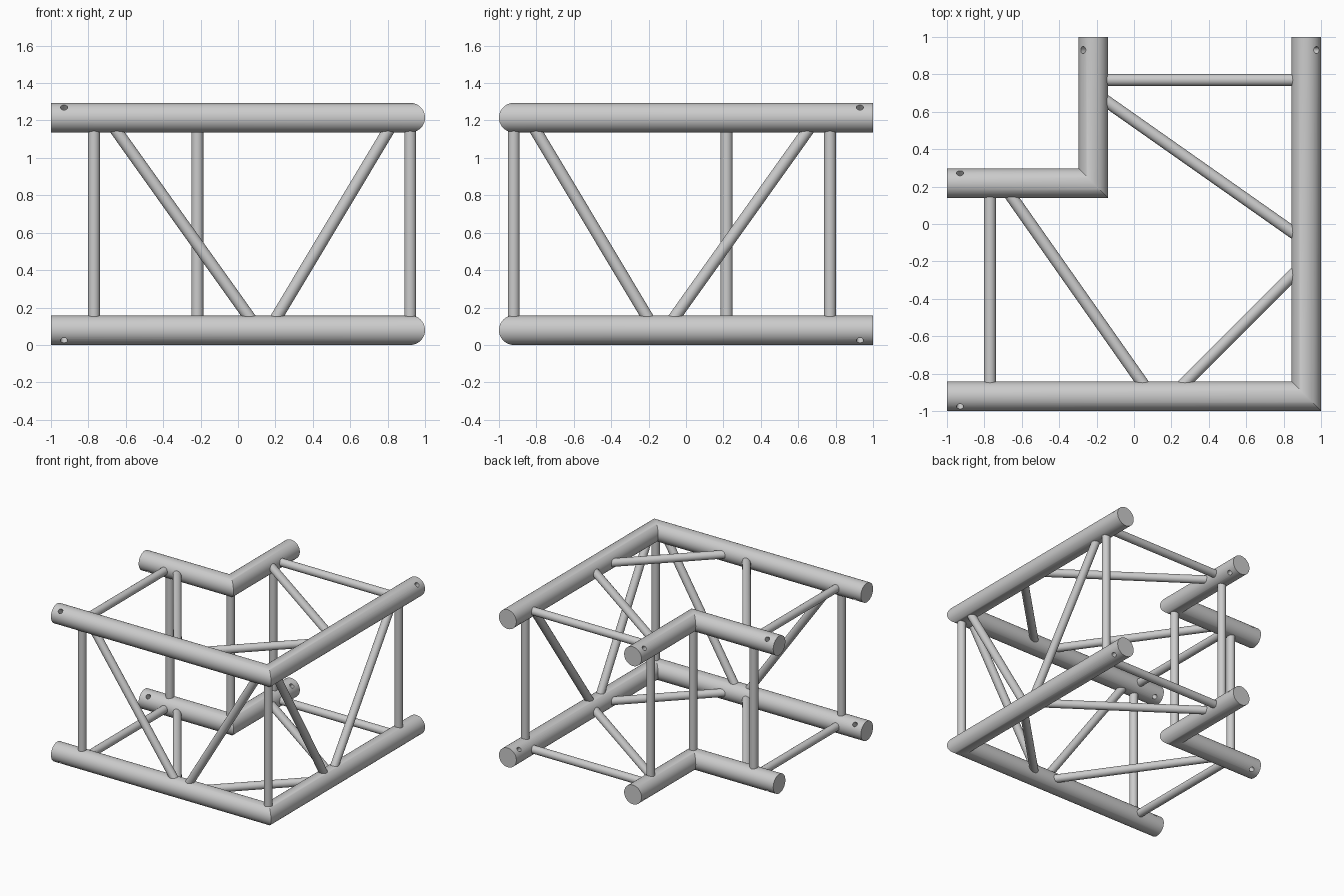
import bpy, bmesh, math
from mathutils import Vector, Matrix

old = bpy.data.objects.get("Cube")
if old:
    bpy.data.objects.remove(old, do_unlink=True)

R, THIN, HOLE = 0.079, 0.032, 0.019   # chord, strut and pin hole radii
LOW, HIGH = R, 1.215                  # chord axis heights
OUT, INN = 0.921, 0.217               # chord axis offsets

metal = bpy.data.materials.new("brushed aluminium grey")
metal.use_nodes = True
grey = (0.6, 0.6, 0.6, 1)
metal.diffuse_color = grey
metal.node_tree.nodes["Principled BSDF"].inputs["Base Color"].default_value = grey


def add_object(name, bm):
    bmesh.ops.recalc_face_normals(bm, faces=bm.faces)
    mesh = bpy.data.meshes.new(name)
    bm.to_mesh(mesh)
    bm.free()
    mesh.materials.append(metal)
    obj = bpy.data.objects.new(name, mesh)
    bpy.context.scene.collection.objects.link(obj)
    return obj


def activate(obj):
    bpy.ops.object.select_all(action='DESELECT')
    obj.select_set(True)
    bpy.context.view_layer.objects.active = obj


def smooth(obj):
    activate(obj)
    bpy.ops.object.shade_smooth_by_angle(angle=math.radians(35))


def add_rod(bm, a, b, radius, sides=24):
    a, b = Vector(a), Vector(b)
    turn = (b - a).to_track_quat('Z', 'Y').to_matrix().to_4x4()
    bmesh.ops.create_cone(bm, cap_ends=True, segments=sides, radius1=radius,
                          radius2=radius, depth=(b - a).length,
                          matrix=Matrix.Translation((a + b) / 2) @ turn)


def strut(name, a, b):
    bm = bmesh.new()
    add_rod(bm, a, b, THIN)
    smooth(add_object(name, bm))


def mirrored(p):
    """Reflect across the diagonal plane that swaps the two arms."""
    return (-p[1], -p[0], p[2])


def strut_pair(name, a, b):
    strut("front_" + name, a, b)
    strut("side_" + name, mirrored(a), mirrored(b))


def chord(name, c, z, up):
    """Mitred corner tube with a diagonal pin hole near each end."""
    sides = 48
    # c is the corner's x; the arms run to x = -1 and y = 1
    bm = bmesh.new()
    rings = [[], [], []]
    for i in range(sides):
        t = 2 * math.pi * i / sides
        u, h = R * math.cos(t), z + R * math.sin(t)
        for ring, p in zip(rings, ((-1, -c - u, h), (c + u, -c - u, h), (c + u, 1, h))):
            ring.append(bm.verts.new(p))
    for r0, r1 in zip(rings, rings[1:]):
        for i in range(sides):
            j = (i + 1) % sides
            bm.faces.new((r0[i], r0[j], r1[j], r1[i]))
    bm.faces.new(rings[0])
    bm.faces.new(rings[2])
    tube = add_object(name, bm)

    # drill the pin holes
    bm = bmesh.new()
    out = 0.1 if c > 0 else -0.1
    ends = [(-0.93, -c - s * out, z + s * up * 0.1) for s in (-1, 1)]
    add_rod(bm, *ends, HOLE)
    add_rod(bm, *[mirrored(p) for p in ends], HOLE)
    cutter = add_object("pin_hole_cutter", bm)
    cutter.hide_render = True
    mod = tube.modifiers.new("pin_holes", 'BOOLEAN')
    mod.operation, mod.solver, mod.object = 'DIFFERENCE', 'EXACT', cutter
    activate(tube)
    bpy.ops.object.modifier_apply(modifier=mod.name)
    bpy.data.objects.remove(cutter, do_unlink=True)
    smooth(tube)


# Chords and the flat bracing, repeated on the lower and upper level
for level, z, up in (("lower", LOW, -1), ("upper", HIGH, 1)):
    chord(level + "_outer_chord", OUT, z, up)
    chord(level + "_inner_chord", -INN, z, up)
    strut_pair(level + "_cross_strut", (-0.77, -OUT, z), (-0.77, INN, z))
    strut_pair(level + "_flat_diagonal", (-0.705, INN, z), (0.095, -OUT, z))
    strut(level + "_corner_brace", (0.2, -OUT, z), (OUT, -0.2, z))

# Uprights
strut("outer_corner_upright", (OUT, -OUT, LOW), (OUT, -OUT, HIGH))
strut("inner_corner_upright", (-INN, INN, LOW), (-INN, INN, HIGH))
strut_pair("outer_end_upright", (-0.77, -OUT, LOW), (-0.77, -OUT, HIGH))
strut_pair("inner_end_upright", (-0.77, INN, LOW), (-0.77, INN, HIGH))

# Diagonals on the two outer faces
strut_pair("long_diagonal", (-0.70, -OUT, HIGH), (0.11, -OUT, LOW))
strut_pair("short_diagonal", (0.845, -OUT, HIGH), (0.165, -OUT, LOW))
